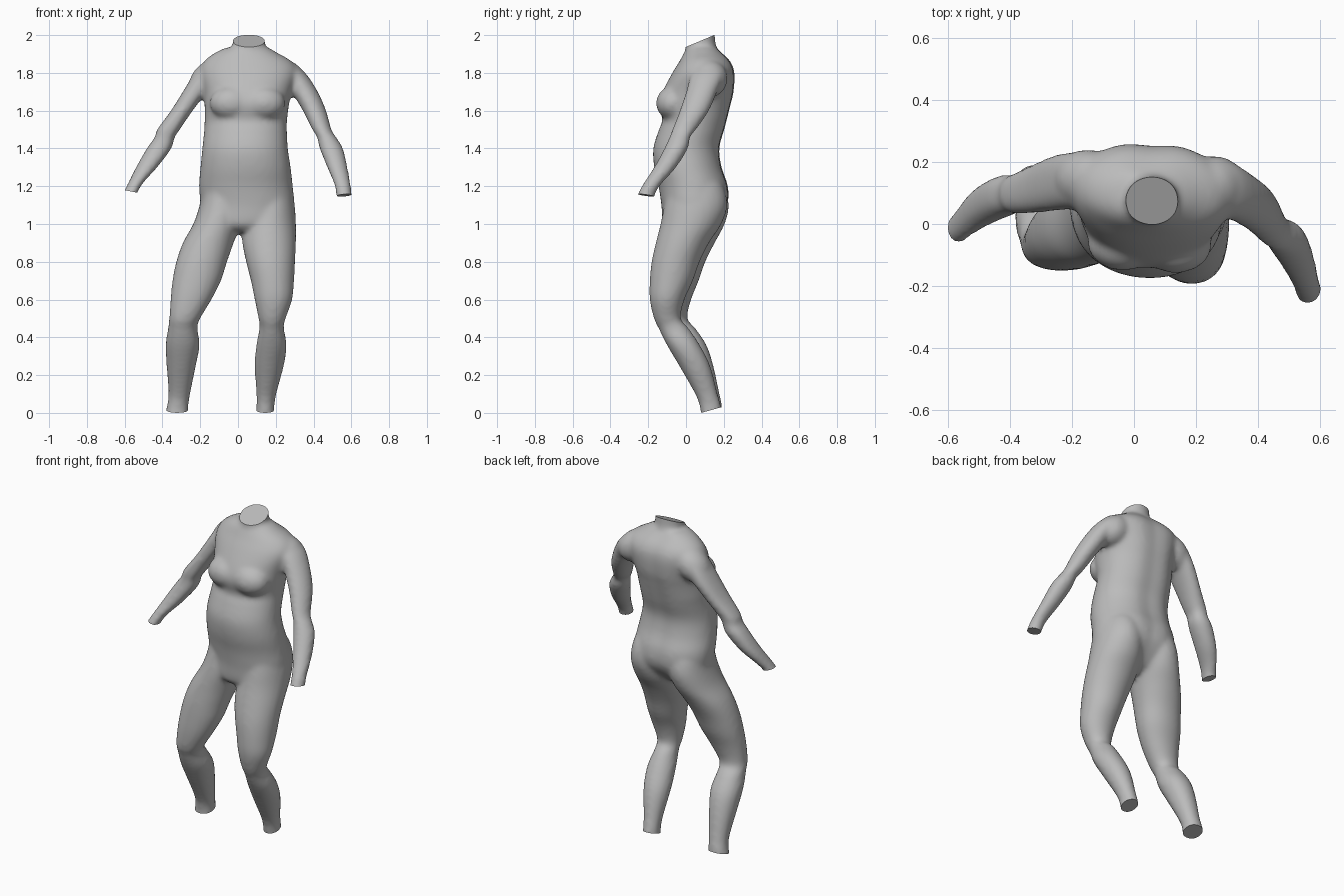
import bpy, bmesh, math
from mathutils import Matrix, Vector

cube = bpy.data.objects.get("Cube")
if cube:
    bpy.data.objects.remove(cube, do_unlink=True)

skin = bpy.data.materials.new("plain grey")
skin.use_nodes = True
grey = (0.5, 0.5, 0.5, 1)
skin.diffuse_color = grey
skin.node_tree.nodes["Principled BSDF"].inputs["Base Color"].default_value = grey

SIDES = 40
bm = bmesh.new()


def smooth_rows(rows, steps=4):
    """Catmull-Rom interpolation between the cross-sections."""
    result = []
    for i in range(len(rows) - 1):
        before, start = rows[max(i - 1, 0)], rows[i]
        end, after = rows[i + 1], rows[min(i + 2, len(rows) - 1)]
        for k in range(steps):
            t = k / steps
            result.append([
                b + t * ((c - a) + t * ((2 * a - 5 * b + 4 * c - d) + t * (3 * (b - c) + d - a))) / 2
                for a, b, c, d in zip(before, start, end, after)])
    return result + [rows[-1]]


def loft(rows, power=1.0, groove=0.0, turn=0.0):
    """Skin of rounded horizontal sections: height, x range, y range."""
    rings = []
    for z, x0, x1, y0, y1 in smooth_rows(rows):
        cx, cy, rx, ry = (x0 + x1) / 2, (y0 + y1) / 2, (x1 - x0) / 2, (y1 - y0) / 2
        ring = []
        for i in range(SIDES):
            a = math.tau * i / SIDES
            c, s = math.cos(a), math.sin(a)
            x = math.copysign(abs(c) ** power, c) * rx
            y = math.copysign(abs(s) ** power, s) * ry + turn * x
            if s > 0:
                y -= groove * math.exp(-(x / 0.06) ** 2)
            ring.append(bm.verts.new((cx + x, cy + y, z)))
        rings.append(ring)
    for low, high in zip(rings, rings[1:]):
        for i in range(SIDES):
            j = (i + 1) % SIDES
            bm.faces.new((low[i], low[j], high[j], high[i]))
    bm.faces.new(rings[0][::-1])
    bm.faces.new(rings[-1])


def ellipsoid(centre, radii, turn=0.0):
    place = Matrix.Translation(centre) @ Matrix.Rotation(turn, 4, "Y") @ Matrix.Diagonal((*radii, 1))
    bmesh.ops.create_uvsphere(bm, u_segments=32, v_segments=20, radius=1, matrix=place)


# Torso from the crotch to the base of the neck
loft([
    (.96, -.06, .12, -.08, .08),
    (1.0, -.18, .26, -.12, .15),
    (1.1, -.197, .297, -.13, .225),
    (1.2, -.207, .29, -.145, .23),
    (1.3, -.199, .279, -.168, .197),
    (1.4, -.189, .264, -.173, .185),
    (1.5, -.179, .259, -.143, .212),
    (1.55, -.177, .26, -.125, .225),
    (1.63, -.177, .27, -.143, .245),
    (1.7, -.18, .285, -.124, .261),
    (1.8, -.20, .315, -.072, .264),
    (1.86, -.18, .285, -.035, .242),
    (1.905, -.125, .21, -.01, .2),
    (1.935, -.06, .16, .01, .17),
], power=0.96, groove=0.014, turn=-0.04)

# Neck, running past its cut
loft([
    (1.84, -.06, .18, -.01, .2),
    (1.9, -.035, .155, -.005, .18),
    (1.95, -.027, .143, -.002, .158),
    (2.05, -.03, .145, .0, .15),
])

# Bust, low and merged with the chest
for x, y in ((-.035, -.062), (.135, -.07)):
    ellipsoid((x, y, 1.64), (.115, .088, .09))

# Shoulders
ellipsoid((-.15, .145, 1.77), (.12, .095, .088), -.7)
ellipsoid((.26, .12, 1.77), (.11, .1, .09), .8)

# Right arm, running past the wrist cut
loft([
    (1.10, -.64, -.56, -.08, .015),
    (1.17, -.605, -.53, -.06, .03),
    (1.22, -.58, -.50, -.04, .065),
    (1.3, -.54, -.428, -.005, .12),
    (1.4, -.483, -.353, .025, .157),
    (1.46, -.44, -.335, .035, .157),
    (1.5, -.428, -.308, .033, .165),
    (1.6, -.355, -.24, .038, .2),
    (1.7, -.292, -.165, .045, .227),
    (1.79, -.235, -.10, .055, .23),
    (1.84, -.18, -.08, .09, .205),
], power=0.85)

# Left arm, reaching further forward
loft([
    (1.08, .545, .633, -.295, -.20),
    (1.15, .52, .603, -.26, -.165),
    (1.2, .513, .598, -.235, -.14),
    (1.3, .472, .58, -.17, -.052),
    (1.4, .432, .556, -.115, .01),
    (1.46, .418, .52, -.088, .022),
    (1.5, .393, .495, -.073, .054),
    (1.6, .343, .467, -.034, .122),
    (1.7, .283, .423, .0, .165),
    (1.79, .23, .365, .025, .2),
    (1.84, .20, .31, .055, .19),
])

# Right leg, running past the ankle cut
loft([
    (-.05, -.39, -.26, .08, .19),
    (.03, -.378, -.263, .078, .192),
    (.1, -.368, -.253, .058, .178),
    (.25, -.378, -.223, -.023, .145),
    (.36, -.383, -.203, -.083, .108),
    (.45, -.37, -.215, -.12, .048),
    (.5, -.364, -.20, -.14, .007),
    (.6, -.357, -.14, -.15, .027),
    (.7, -.347, -.09, -.15, .067),
    (.8, -.327, -.058, -.145, .102),
    (.9, -.292, -.023, -.135, .152),
    (1.0, -.237, .013, -.125, .205),
    (1.1, -.203, .037, -.11, .227),
    (1.2, -.185, .04, -.09, .2),
    (1.28, -.15, .02, -.05, .14),
], power=0.95)

# Left leg, knee further forward
loft([
    (-.05, .092, .192, .085, .19),
    (.03, .097, .193, .073, .187),
    (.1, .097, .203, .048, .168),
    (.25, .088, .243, -.037, .128),
    (.36, .097, .258, -.102, .073),
    (.45, .113, .243, -.147, .013),
    (.5, .108, .253, -.17, -.028),
    (.6, .088, .287, -.192, -.008),
    (.7, .068, .297, -.192, .037),
    (.8, .043, .302, -.182, .072),
    (.9, .023, .307, -.16, .122),
    (1.0, .023, .307, -.135, .187),
    (1.1, .045, .30, -.115, .219),
    (1.2, .06, .28, -.09, .197),
    (1.28, .07, .24, -.05, .14),
])

# Fuse the parts into one soft skin
draft_mesh = bpy.data.meshes.new("body_draft")
bm.to_mesh(draft_mesh)
bm.free()
draft = bpy.data.objects.new("body_draft", draft_mesh)
bpy.context.collection.objects.link(draft)
fuse = draft.modifiers.new("fuse", "REMESH")
fuse.mode = "VOXEL"
fuse.voxel_size = 0.013
soften = draft.modifiers.new("soften", "SMOOTH")
soften.factor = 0.5
soften.iterations = 9
graph = bpy.context.evaluated_depsgraph_get()
mesh = bpy.data.meshes.new_from_object(draft.evaluated_get(graph))
bpy.data.objects.remove(draft, do_unlink=True)

# Flat cuts at the neck, ankles and wrists
bm = bmesh.new()
bm.from_mesh(mesh)


def cut(point, outward, keep=lambda centre: True):
    faces = [f for f in bm.faces if keep(f.calc_center_median())]
    parts = {item for f in faces for item in (f, *f.edges, *f.verts)}
    bmesh.ops.bisect_plane(bm, geom=list(parts), plane_co=point,
                           plane_no=Vector(outward).normalized(), clear_outer=True)
    rim = [e for e in bm.edges if e.is_boundary]
    bmesh.ops.holes_fill(bm, edges=rim, sides=0)


cut((.06, .07, 1.967), (0, -.42, 1))
cut((0, .08, 0), (0, .28, -1))
cut((-.565, 0, 1.172), (-.2, 0, -1), lambda c: c.x < -.45 and c.z < 1.3)
cut((.56, -.2, 1.15), (.1, -.15, -1), lambda c: c.x > .45 and c.z < 1.3)
bmesh.ops.recalc_face_normals(bm, faces=bm.faces[:])
bm.to_mesh(mesh)
bm.free()

mesh.name = "body"
mesh.materials.clear()
mesh.materials.append(skin)
body = bpy.data.objects.new("body", mesh)
bpy.context.collection.objects.link(body)
bpy.ops.object.select_all(action="DESELECT")
body.select_set(True)
bpy.context.view_layer.objects.active = body
bpy.ops.object.shade_smooth_by_angle(angle=math.radians(40))
